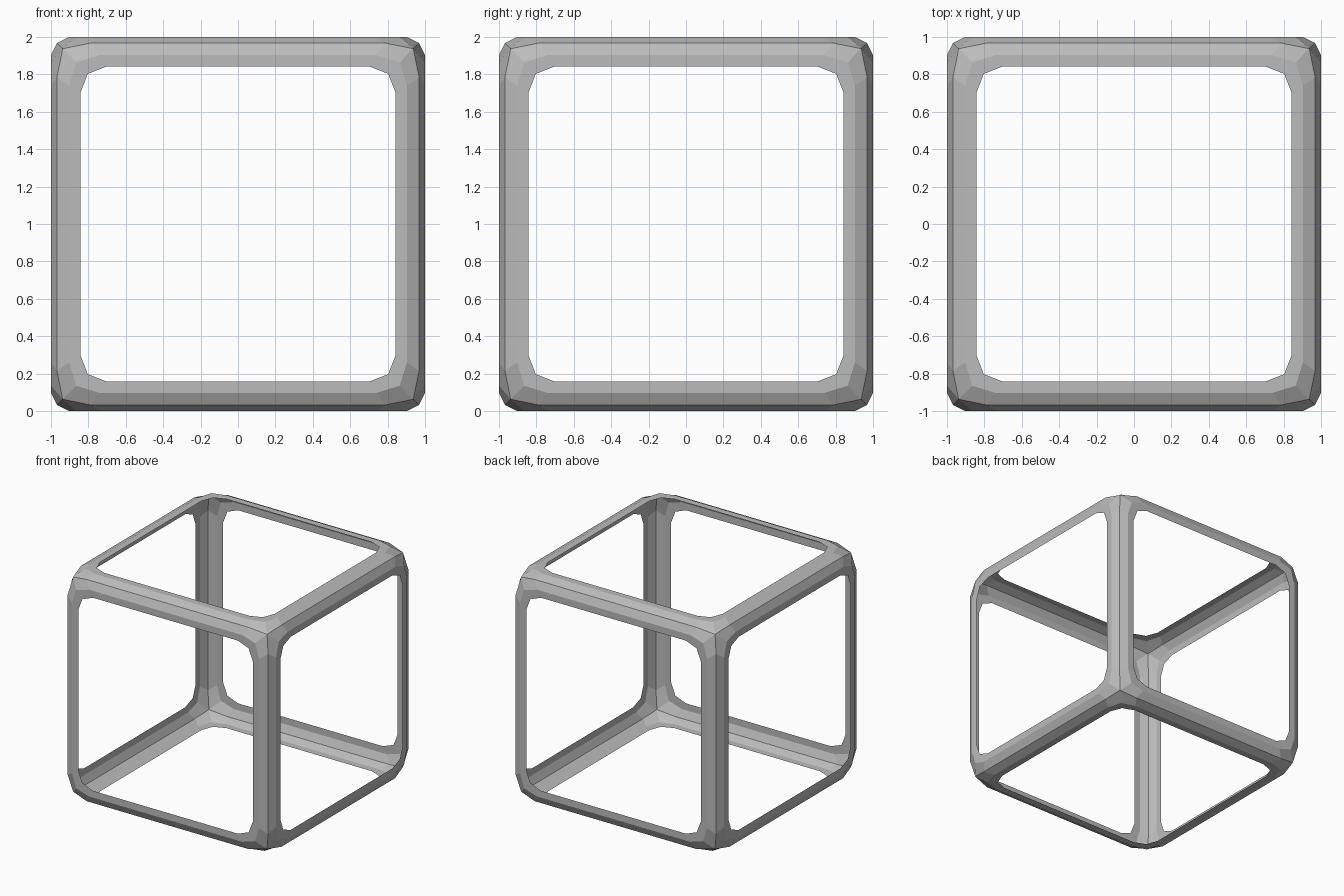
import bpy
import bmesh
from itertools import permutations
from mathutils import Vector

cube = bpy.data.objects.get("Cube")
if cube:
    bpy.data.objects.remove(cube, do_unlink=True)

# One plain grey for the whole frame
GREY = (0.5, 0.5, 0.5, 1.0)
mat = bpy.data.materials.new("plain_grey")
mat.use_nodes = True
mat.diffuse_color = GREY
mat.node_tree.nodes["Principled BSDF"].inputs["Base Color"].default_value = GREY

# Half a bar's side: (across, along, outward) from opening rim to outer ridge,
# given at mid bar, at the start of the bend and at the corner
STRIP = [
    [(0.843, 0, 1), (0.903, 0, 1), (0.968, 0, 0.968)],
    [(0.843, 0.70, 1), (0.903, 0.74, 1), (0.968, 0.785, 0.968)],
    [(0.803, 0.803, 1), (0.865, 0.865, 1), (0.937, 0.937, 0.937)],
]

# One eighth of the frame: the strip repeated for every order of the axes
bm = bmesh.new()
for order in permutations(range(3)):
    grid = [[bm.verts.new([p[i] for i in order]) for p in row] for row in STRIP]
    for a, b in zip(grid, grid[1:]):
        for i in range(2):
            face = bm.faces.new((a[i], a[i + 1], b[i + 1], b[i]))
            face.normal_update()
            if face.normal.dot(Vector((1, 1, 1))) < 0:
                face.normal_flip()
bmesh.ops.remove_doubles(bm, verts=bm.verts, dist=0.0005)

mesh = bpy.data.meshes.new("cube_frame")
bm.to_mesh(mesh)
bm.free()
mesh.materials.append(mat)

frame = bpy.data.objects.new("cube_frame", mesh)
frame.location.z = 1
bpy.context.collection.objects.link(frame)

# Mirror the corner across all three axes
mirror = frame.modifiers.new("mirror", 'MIRROR')
mirror.use_axis = (True, True, True)
mirror.use_clip = True
mirror.merge_threshold = 0.001
